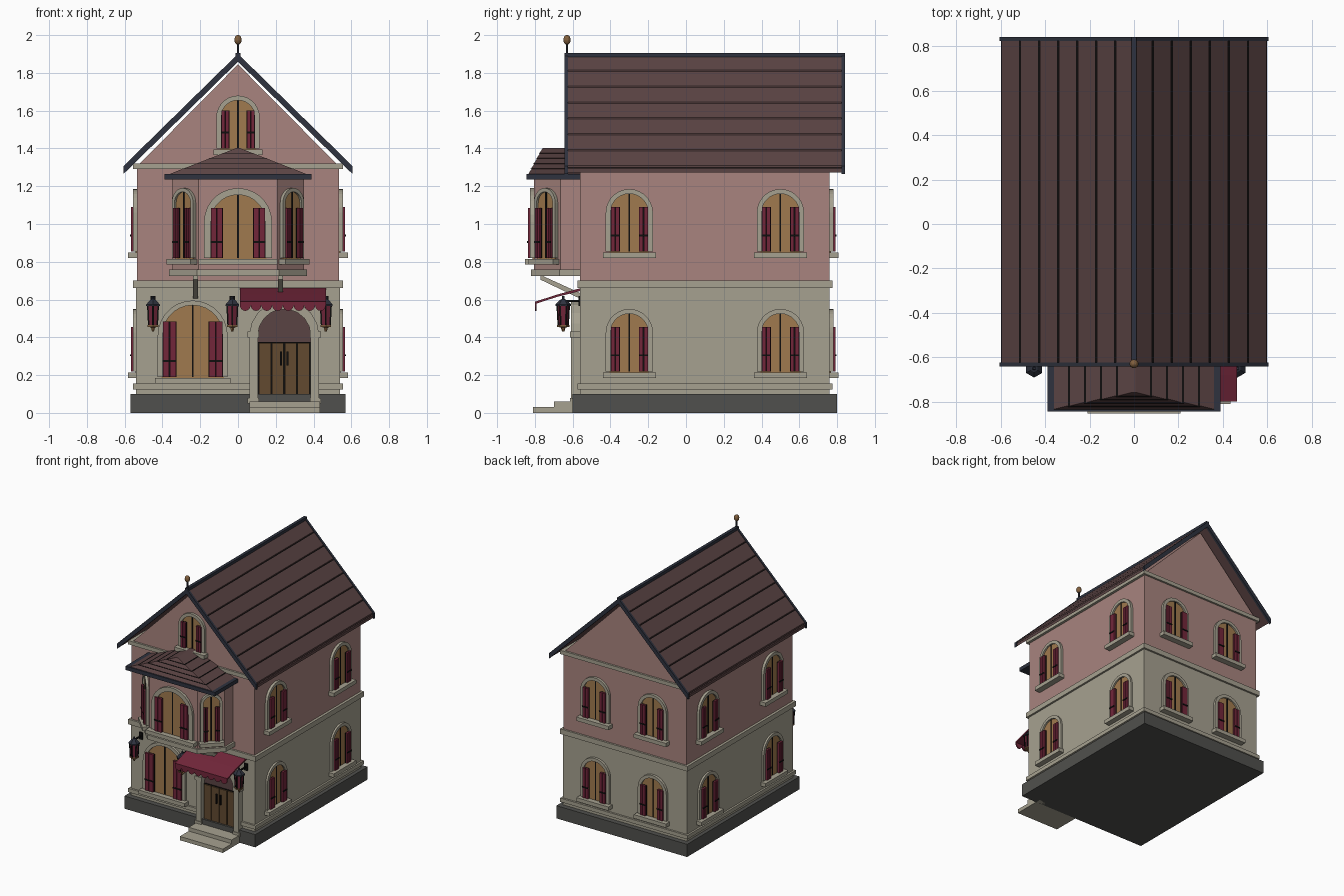
import bpy, bmesh, math
from mathutils import Matrix, Vector

if "Cube" in bpy.data.objects:
    bpy.data.objects.remove(bpy.data.objects["Cube"])


def material(name, r, g, b):
    m = bpy.data.materials.new(name)
    lin = [((c / 255 + 0.055) / 1.055) ** 2.4 if c > 10 else c / 255 / 12.92 for c in (r, g, b)]
    m.diffuse_color = (*lin, 1)
    m.use_nodes = True
    m.node_tree.nodes["Principled BSDF"].inputs["Base Color"].default_value = m.diffuse_color
    return m


PINK = material("pink plaster", 168, 132, 126)
STONE = material("beige stone", 166, 161, 144)
PLINTH = material("dark grey stone", 80, 80, 77)
ROOF = material("brown roof", 90, 67, 67)
NAVY = material("navy trim", 46, 50, 62)
MAROON = material("maroon", 114, 38, 58)
AMBER = material("amber glass", 160, 122, 78)
BLACK = material("black iron", 16, 15, 15)
WOOD = material("door wood", 98, 74, 48)
BRONZE = material("bronze", 130, 96, 62)


def build(name, mat, pieces, M=Matrix()):
    """One object from pieces; a piece is a list of cross-sections bridged and capped."""
    bm = bmesh.new()
    for sections in pieces:
        rings = [[bm.verts.new(M @ Vector(p)) for p in s] for s in sections]
        n = len(rings[0])
        for a, b in zip(rings, rings[1:]):
            for i in range(n):
                bm.faces.new((a[i], a[(i + 1) % n], b[(i + 1) % n], b[i]))
        bm.faces.new(rings[0])
        bm.faces.new(rings[-1][::-1])
    bmesh.ops.recalc_face_normals(bm, faces=bm.faces)
    me = bpy.data.meshes.new(name)
    bm.to_mesh(me)
    bm.free()
    me.materials.append(mat)
    ob = bpy.data.objects.new(name, me)
    bpy.context.collection.objects.link(ob)
    return ob


def box(x0, x1, y0, y1, z0, z1):
    return [[(x0, y0, z), (x1, y0, z), (x1, y1, z), (x0, y1, z)] for z in (z0, z1)]


def prism_y(pts, y0, y1):
    return [[(x, y, z) for x, z in pts] for y in (y0, y1)]


def prism_z(pts, z0, z1):
    return [[(x, y, z) for x, y in pts] for z in (z0, z1)]


def arch(r, zs, zb, n=14):
    arc = [(-r * math.cos(math.pi * i / n), zs + r * math.sin(math.pi * i / n)) for i in range(n + 1)]
    return [(-r, zb)] + arc + [(r, zb)]


def arch_frame(ri, ro, zs, zb, y0, y1, n=14):
    return [[(a[0], y0, a[1]), (b[0], y0, b[1]), (b[0], y1, b[1]), (a[0], y1, a[1])]
            for a, b in zip(arch(ro, zs, zb, n), arch(ri, zs, zb, n))]


def lathe(profile, n, x, y):
    return [[(x + r * math.cos(2 * math.pi * (i + .5) / n), y + r * math.sin(2 * math.pi * (i + .5) / n), z)
             for i in range(n)] for r, z in profile]


def window(name, pos, angle, ri, ro, zs, zb, zshut, w, sill):
    """Arched window; local front is -y, wall plane at y = 0."""
    M = Matrix.Translation((*pos, 0)) @ Matrix.Rotation(math.radians(angle), 4, 'Z')
    build(name + "_frame", STONE, [arch_frame(ri, ro, zs, zb, -.02, .005)], M)
    build(name + "_sill", STONE, [box(-sill, sill, -.048, .005, zb - .035, zb - .005)], M)
    build(name + "_glass", AMBER, [prism_y(arch(ri + .005, zs, zb - .01), -.007, .002)], M)
    slats, iron = [], [box(-.004, .004, -.011, -.005, zb, zs + ri)]
    for s in (-1, 1):
        for k in (0, 1):
            a, b = sorted((s * (ri - k * w / 2 - .002), s * (ri - (k + 1) * w / 2 + .002)))
            slats.append(box(a, b, -.032, -.016, zb, zshut))
        a, b = sorted((s * ri, s * (ri - w)))
        iron += [box(a, b, -.018, -.012, zb, zshut), box(a, b, -.036, -.03, zb + .08, zb + .09)]
    build(name + "_shutters", MAROON, slats, M)
    build(name + "_ironwork", BLACK, iron, M)


# plinth, walls, string courses
build("plinth", PLINTH, [box(-.57, .57, -.60, .80, 0, .10)])
build("lower_walls", STONE, [box(-.54, .54, -.56, .76, .10, .67)])
build("upper_walls", PINK, [box(-.535, .535, -.56, .76, .69, 1.30)])
build("gable_wall", PINK, [prism_y([(-.53, 1.31), (.53, 1.31), (0, 1.845)], -.56, .76)])
build("string_courses", STONE, [box(-.555, .555, -.575, .775, z, z + h)
                                for z, h in ((.125, .03), (.66, .04), (1.29, .03))])

# windows on sides and back
for floor, dz in (("lower", 0), ("upper", .635)):
    spots = [("right", (.535, y), 90) for y in (-.30, .50)] + [("left", (-.535, y), -90) for y in (-.30, .50)]
    spots += [("back", (x, .76), 180) for x in (-.25, .25)]
    for i, (side, pos, ang) in enumerate(spots):
        window(f"{floor}_{side}_window_{i % 2 + 1}", pos, ang,
               .10, .125, .425 + dz, .22 + dz, .455 + dz, .05, .14)
# front windows
window("front_lower_window", (-.24, -.56), 0, .16, .185, .41, .19, .485, .075, .20)
window("gable_window", (0, -.56), 0, .09, .115, .565 + 1, 1.40, 1.60, .045, .13)


# main roof: slope top is z = 1.895 - .98|x|
def slope(s, xa, xb, top, bottom, y0, y1):
    z = lambda x: 1.895 - .98 * x
    return prism_y([(s * xa, z(xa) + top), (s * xb, z(xb) + top),
                    (s * xb, z(xb) + bottom), (s * xa, z(xa) + bottom)], y0, y1)


STEP = .60 / 7
build("roof_deck", ROOF, [slope(s, 0, .60, -.014, -.035, -.63, .83) for s in (-1, 1)])
build("roof_gaps", BLACK, [slope(s, .01, .595, -.008, -.015, -.625, .825) for s in (-1, 1)])
build("roof_boards", ROOF, [slope(s, i * STEP + .004, (i + 1) * STEP - .004, 0, -.01, -.63, .83)
                            for s in (-1, 1) for i in range(7)])
build("bargeboards", NAVY, [slope(s, 0, .606, .006, -.036, y, y + .018)
                            for s in (-1, 1) for y in (-.642, .824)])
build("ridge_cap", NAVY, [box(-.012, .012, -.642, .842, 1.88, 1.905)])
build("finial_rod", NAVY, [lathe([(.007, 1.89), (.007, 1.96)], 8, 0, -.63)])
ball = [(.02 * math.sin(math.pi * (i + .2) / 8.4), 1.975 - .0255 * math.cos(math.pi * (i + .2) / 8.4))
        for i in range(9)]
build("finial_ball", BRONZE, [lathe(ball, 12, 0, -.63)])


# bay window
def bay(g):
    return [(-.35 - g, -.56), (-.35 - g, -.665 - g * .4), (-.21 - g * .4, -.805 - g),
            (.21 + g * .4, -.805 - g), (.35 + g, -.665 - g * .4), (.35 + g, -.56)]


build("bay_walls", PINK, [prism_z(bay(0), .74, 1.25)])
build("bay_base", STONE, [prism_z(bay(.015), .725, .76)])
window("bay_front_window", (0, -.805), 0, .145, .18, 1.01, .82, 1.085, .065, .21)
for s, side in ((-1, "left"), (1, "right")):
    window(f"bay_{side}_window", (s * .28, -.735), s * 45, .06, .08, 1.11, .82, 1.085, .035, .09)
build("bay_struts", STONE, [[[(x + d, -.77, z) for d, z in ((-.012, .73), (.012, .73), (.012, .705), (-.012, .705))],
                             [(x + d, -.55, z) for d, z in ((-.012, .63), (.012, .63), (.012, .60), (-.012, .60))]]
                            for x in (-.225, .225)])
build("bay_eave", NAVY, [box(-.39, .39, -.845, -.56, 1.235, 1.265)])


def hip(t, lip, z):
    x, y = .36 * (1 - t) + lip, -.83 + .075 * t - lip
    return [(-x, y, z), (x, y, z), (x, -.56, z), (-x, -.56, z)]


build("bay_roof", ROOF, [[hip(i / 5, .006, 1.263 + .028 * i), hip((i + .93) / 5, .002, 1.263 + .028 * (i + 1))]
                         for i in range(5)])
build("bay_roof_joints", BLACK, [[hip(i / 5, .009, 1.262 + .028 * i), hip(i / 5, .009, 1.265 + .028 * i)]
                                 for i in range(1, 5)])

# doorway
D = Matrix.Translation((.245, 0, 0))
build("door_surround", STONE, [arch_frame(.14, .185, .41, .05, -.608, -.555, 9)], D)
build("door_imposts", STONE, [box(min(s * .135, s * .195), max(s * .135, s * .195), -.613, -.555, z, z + .03)
                              for s in (-1, 1) for z in (.05, .40)], D)
build("door_recess", ROOF, [prism_y(arch(.145, .41, .08), -.568, -.555)], D)
build("door_leaves", WOOD, [box(-.136 + i * .068 + .003, -.136 + (i + 1) * .068 - .003, -.585, -.565, .10, .37)
                            for i in range(4)], D)
build("door_handles", BLACK, [box(x - .005, x + .005, -.60, -.58, .25, .325) for x in (-.017, .017)]
      + [box(-.138, .138, -.576, -.566, .10, .374)], D)
build("door_steps", STONE, [box(-.185, .19, -.81, -.56, 0, .03), box(-.185, .19, -.70, -.56, .03, .06)], D)

# scalloped awning
awning = [[[(x, -.56, .66), (x, -.68, .627), (x, -.795, .59), (x, -.795, .578), (x, -.68, .615), (x, -.56, .645)]
           for x in (.01, .465)]]
R = .455 / 16
for i in range(8):
    cx = .01 + R * (2 * i + 1)
    pts = [(cx + R * math.cos(math.pi * k / 8), .572 - .032 * math.sin(math.pi * k / 8)) for k in range(9)]
    awning.append(prism_y([(cx - R, .59), (cx + R, .59)] + pts, -.80, -.792))
build("awning", MAROON, awning)

# lanterns
for i, x in enumerate((-.45, -.03, .465)):
    n, y = f"lantern_{i + 1}", -.65
    build(n + "_cap", NAVY, [lathe([(.042, .565), (.042, .573), (.018, .598), (.008, .602), (.006, .618)], 6, x, y)])
    build(n + "_panes", MAROON, [lathe([(.025, .465), (.031, .568)], 6, x, y)])
    posts = []
    for k in range(6):
        a = math.pi * (k + .5) / 3
        c, s = math.cos(a), math.sin(a)
        posts.append([[(x + r * c + u, y + r * s + v, z) for u, v in
                       ((-.004, -.004), (.004, -.004), (.004, .004), (-.004, .004))]
                      for r, z in ((.026, .462), (.032, .57))])
    build(n + "_frame", BLACK, posts)
    build(n + "_base", BRONZE, [lathe([(.006, .43), (.01, .443), (.012, .452), (.033, .456), (.033, .466)], 6, x, y)])
    build(n + "_arm", BLACK, [box(x - .005, x + .005, y, -.55, .588, .598),
                              box(x - .014, x + .014, -.57, -.555, .565, .62)])
